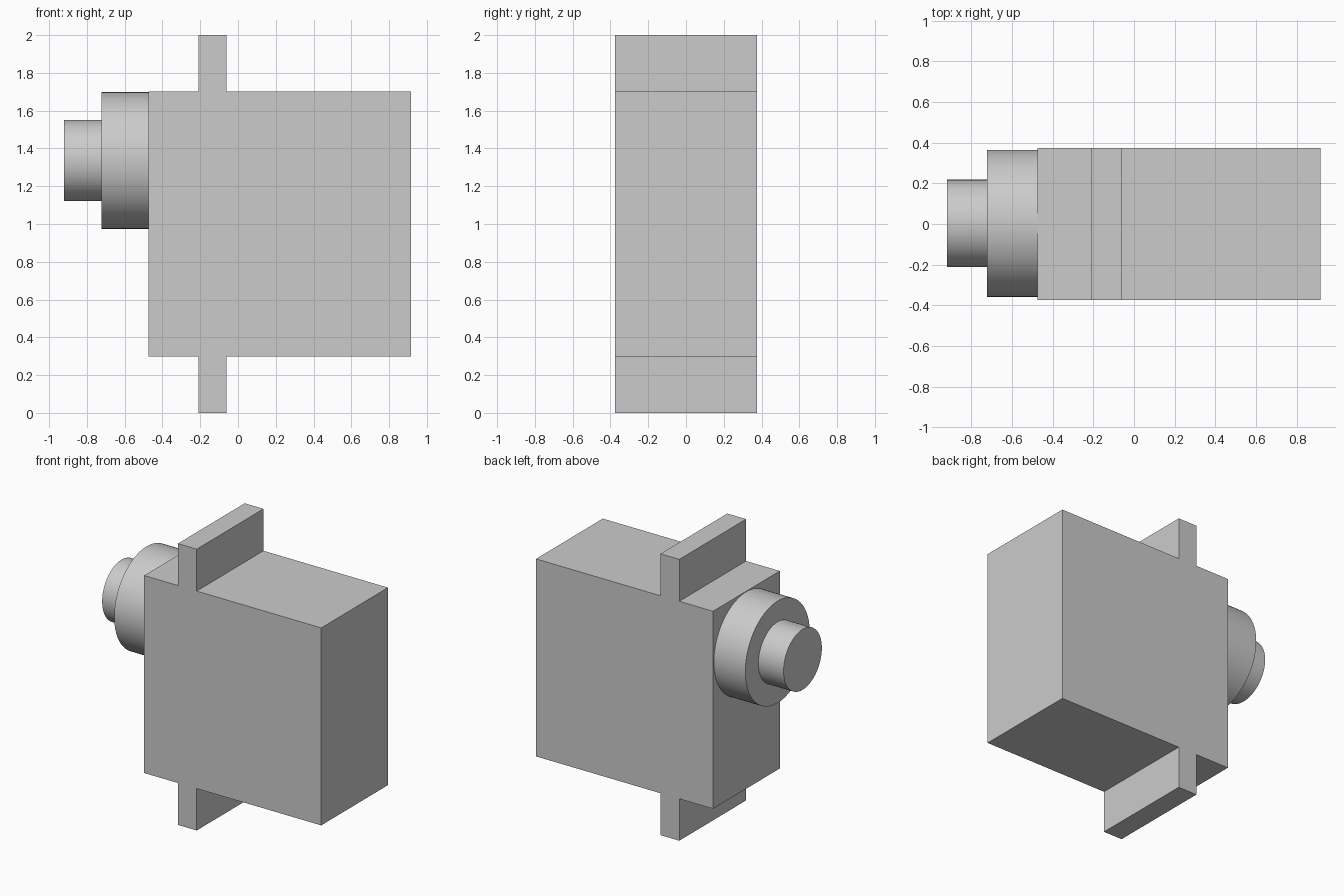
import bpy
import bmesh
from math import pi

cube = bpy.data.objects.get("Cube")
if cube:
    bpy.data.objects.remove(cube, do_unlink=True)

grey = bpy.data.materials.new("light grey plastic")
grey.use_nodes = True
colour = (0.6, 0.6, 0.6, 1)
grey.diffuse_color = colour
grey.node_tree.nodes["Principled BSDF"].inputs["Base Color"].default_value = colour


def extrude_profile(name, points, depth):
    """Extrude an x-z outline along y, centred on y = 0."""
    bm = bmesh.new()
    face = bm.faces.new([bm.verts.new((x, -depth / 2, z)) for x, z in points])
    result = bmesh.ops.extrude_face_region(bm, geom=[face])
    moved = [v for v in result["geom"] if isinstance(v, bmesh.types.BMVert)]
    bmesh.ops.translate(bm, verts=moved, vec=(0, depth, 0))
    bmesh.ops.recalc_face_normals(bm, faces=bm.faces)
    mesh = bpy.data.meshes.new(name)
    bm.to_mesh(mesh)
    bm.free()
    obj = bpy.data.objects.new(name, mesh)
    bpy.context.collection.objects.link(obj)
    mesh.materials.append(grey)


def x_cylinder(name, x0, x1, radius, z):
    """Smooth-sided cylinder lying along x."""
    bpy.ops.mesh.primitive_cylinder_add(
        vertices=96, radius=radius, depth=x1 - x0,
        location=((x0 + x1) / 2, 0.003, z), rotation=(0, pi / 2, 0))
    obj = bpy.context.object
    obj.name = name
    obj.data.materials.append(grey)
    bpy.ops.object.shade_smooth_by_angle()


# Case with a mounting flange above and below, as one outline
left, right, flange_a, flange_b = -0.475, 0.917, -0.21, -0.062
top_half = [(right, 1.702), (flange_b, 1.702), (flange_b, 2),
            (flange_a, 2), (flange_a, 1.702), (left, 1.702)]
bottom_half = [(x, 2 - z) for x, z in reversed(top_half)]
extrude_profile("case_with_flanges", top_half + bottom_half, 0.75)

# Round gear housing and output shaft on the side
shaft_z = 1.336
x_cylinder("gear_housing", -0.722, left, 0.362, shaft_z)
x_cylinder("output_shaft", -0.92, -0.722, 0.215, shaft_z)
